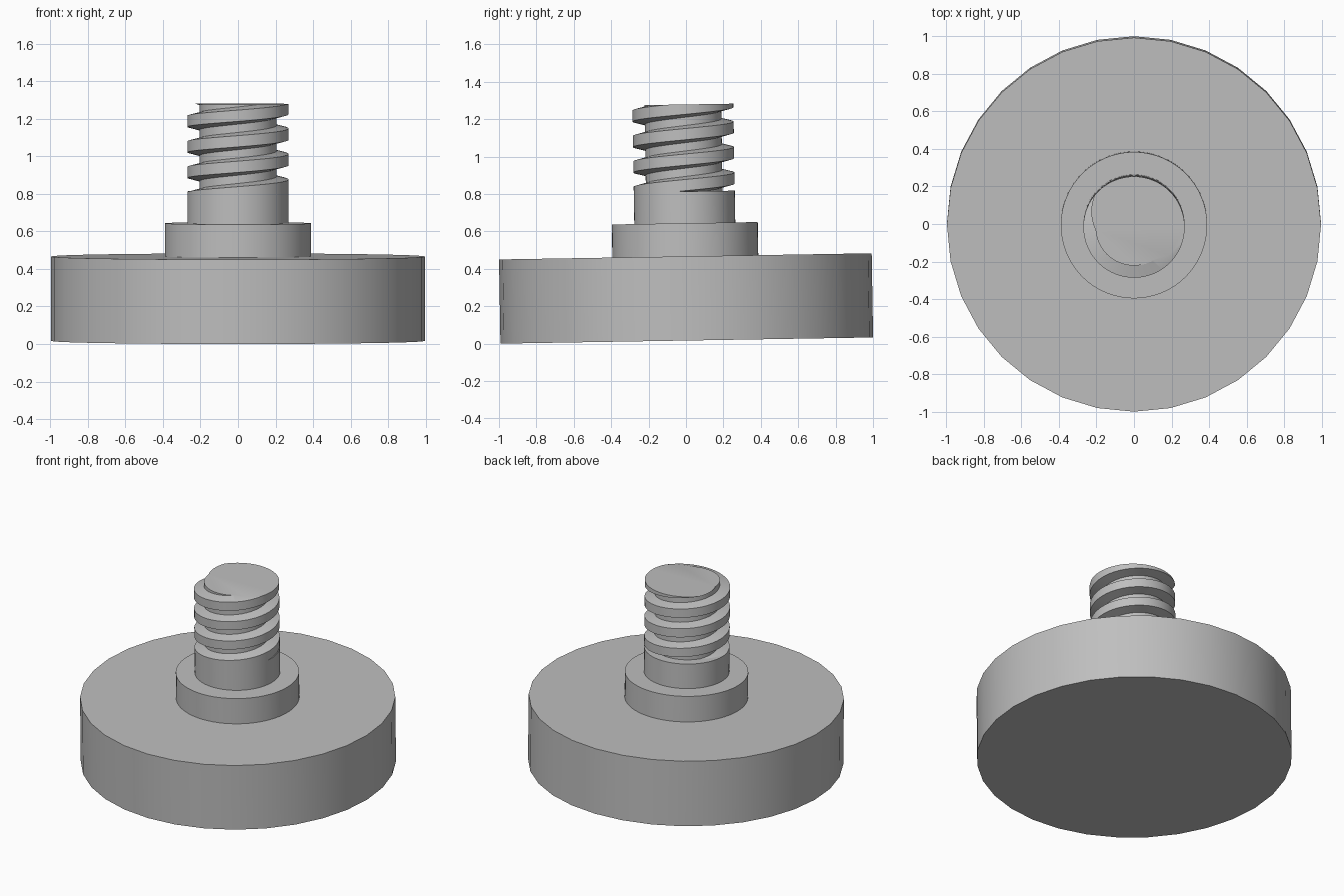
import bpy, bmesh
from math import cos, sin, pi, radians
from mathutils import Matrix, Vector

cube = bpy.data.objects.get("Cube")
if cube:
    bpy.data.objects.remove(cube, do_unlink=True)

grey = bpy.data.materials.new("plain grey")
grey.use_nodes = True
colour = (0.52, 0.52, 0.52, 1)
grey.diffuse_color = colour
grey.node_tree.nodes["Principled BSDF"].inputs["Base Color"].default_value = colour

# The whole foot leans very slightly towards the front
LEAN = Matrix.Translation((0, 0.004, 0.0165)) @ Matrix.Rotation(radians(0.95), 4, 'X')


def finish(name, bm):
    bmesh.ops.recalc_face_normals(bm, faces=bm.faces)
    bm.transform(LEAN)
    mesh = bpy.data.meshes.new(name)
    bm.to_mesh(mesh)
    bm.free()
    mesh.materials.append(grey)
    obj = bpy.data.objects.new(name, mesh)
    bpy.context.collection.objects.link(obj)
    bpy.ops.object.select_all(action='DESELECT')
    obj.select_set(True)
    bpy.context.view_layer.objects.active = obj
    bpy.ops.object.shade_smooth_by_angle(angle=radians(25))


def cylinder(name, radius, bottom, top, sides):
    bm = bmesh.new()
    bmesh.ops.create_cone(bm, cap_ends=True, segments=sides, radius1=radius,
                          radius2=radius, depth=top - bottom,
                          matrix=Matrix.Translation((0, 0, (bottom + top) / 2)))
    finish(name, bm)


cylinder("base_disc", 0.9965, 0, 0.45, 32)
cylinder("collar", 0.39, 0.45, 0.627, 64)
cylinder("plain_shaft", 0.27, 0.627, 0.797, 64)


def screw_thread(name, bottom, top, pitch, centre, root, crest):
    """Sweep one tooth up a right-handed helix, then trim both ends flat."""
    tooth = [(root, -0.046), (crest, -0.03), (crest, 0.03), (root, 0.046),
             (root, pitch - 0.046)]
    steps = 64
    bm = bmesh.new()
    previous = None
    for i in range(-6 * steps, 4 * steps + 1):
        a = 2 * pi * i / steps
        rise = centre + pitch * i / steps
        row = [bm.verts.new((r * cos(a), r * sin(a), rise + z)) for r, z in tooth]
        if previous:
            for j in range(len(tooth) - 1):
                bm.faces.new((previous[j], row[j], row[j + 1], previous[j + 1]))
        previous = row
    bmesh.ops.remove_doubles(bm, verts=bm.verts, dist=0.0001)
    for height, direction in ((bottom, -1), (top, 1)):
        bmesh.ops.bisect_plane(bm, geom=bm.verts[:] + bm.edges[:] + bm.faces[:],
                               plane_co=Vector((0, 0, height)),
                               plane_no=Vector((0, 0, direction)), clear_outer=True)
    bmesh.ops.remove_doubles(bm, verts=bm.verts, dist=0.0001)
    bmesh.ops.holes_fill(bm, edges=[e for e in bm.edges if e.is_boundary], sides=0)
    finish(name, bm)


screw_thread("threaded_stud", 0.797, 1.262, 0.136, 1.1025, 0.205, 0.27)
